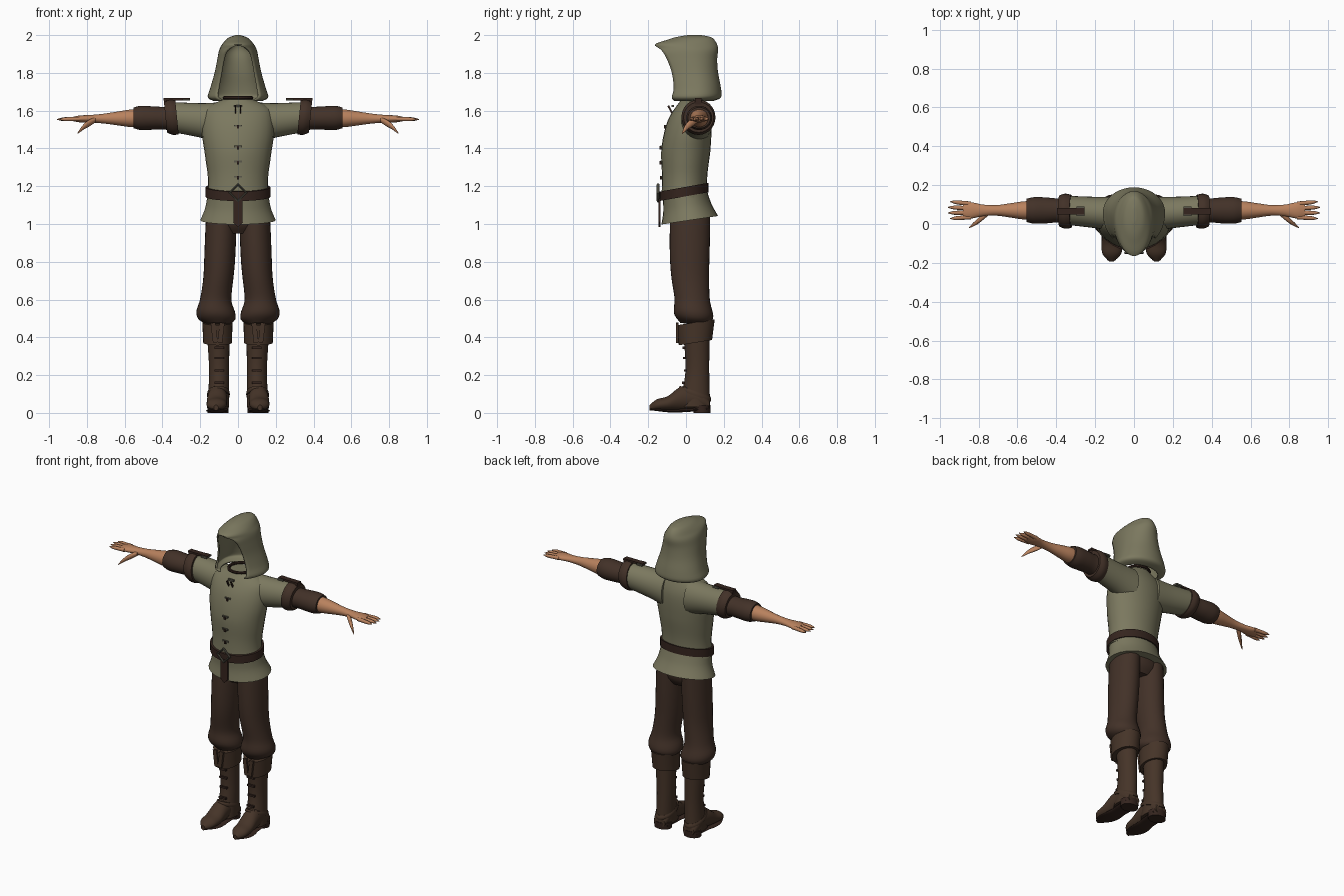
import bpy, bmesh, math
from mathutils import Matrix, Vector

if "Cube" in bpy.data.objects:
    bpy.data.objects.remove(bpy.data.objects["Cube"])


def material(name, red, green, blue):
    mat = bpy.data.materials.new(name)
    mat.use_nodes = True
    colour = (red, green, blue, 1)
    mat.diffuse_color = colour
    mat.node_tree.nodes["Principled BSDF"].inputs["Base Color"].default_value = colour
    return mat


OLIVE = material("olive cloth", .2, .19, .115)
BROWN = material("brown cloth", .055, .031, .021)
LEATHER = material("brown leather", .06, .034, .021)
DARK = material("dark leather", .035, .018, .013)
SKIN = material("skin", .48, .22, .11)
METAL = material("dull metal", .1, .095, .07)


def finish(bm, name, mat, mirror=False):
    """Turn a bmesh into an object with smooth faces and sharp creases."""
    bmesh.ops.remove_doubles(bm, verts=bm.verts, dist=.0001)
    bmesh.ops.recalc_face_normals(bm, faces=bm.faces)
    for face in bm.faces:
        face.smooth = True
    for edge in bm.edges:
        if edge.is_manifold and edge.calc_face_angle(0) > .75:
            edge.smooth = False
    mesh = bpy.data.meshes.new(name)
    bm.to_mesh(mesh)
    bm.free()
    mesh.materials.append(mat)
    ob = bpy.data.objects.new(name, mesh)
    bpy.context.collection.objects.link(ob)
    if mirror:
        ob.modifiers.new("other side", "MIRROR")
    return ob


def sample(values, t):
    """Smooth curve through evenly spaced values, read at t from 0 to 1."""
    last = len(values) - 1
    i = min(int(t * last), max(last - 1, 0))
    f = t * last - i
    a, b, c, d = (values[max(0, min(last, i + k))] for k in (-1, 0, 1, 2))
    return b + (c - a) * (f / 2) + (a * 2 - b * 5 + c * 4 - d) * (f * f / 2) \
        + (b * 3 - a - c * 3 + d) * (f ** 3 / 2)


def bridge(bm, rings, closed):
    for ring, following in zip(rings, rings[1:]):
        count = len(ring)
        for i in range(count if closed else count - 1):
            j = (i + 1) % count
            bm.faces.new((ring[i], ring[j], following[j], following[i]))


def loft(name, mat, axis, path, widths, depths, mirror=False, tilt=0, floor=None, rings=24, sides=28):
    """Sweep an oval along a path; widths and depths are spread evenly over it."""
    bm = bmesh.new()
    path = [Vector(point) for point in path]
    along, across, up = {"x": (0, 1, 2), "y": (1, 0, 2), "z": (2, 0, 1)}[axis]
    loops = []
    for k in range(rings + 1):
        t = k / rings
        centre, width, depth = sample(path, t), sample(widths, t), sample(depths, t)
        if floor is not None:
            centre.z = floor + depth
        loop = []
        for i in range(sides):
            angle = math.tau * i / sides
            co = centre.copy()
            rise = depth * math.sin(angle)
            co[across] += width * math.cos(angle)
            co[up] += rise
            co[along] += tilt * rise
            loop.append(bm.verts.new(co))
        loops.append(loop)
    bridge(bm, loops, True)
    bm.faces.new(loops[0])
    bm.faces.new(loops[-1])
    return finish(bm, name, mat, mirror)


def box(name, mat, location, size, mirror=False, turn=0, axis="X"):
    bm = bmesh.new()
    place = Matrix.Translation(location) @ Matrix.Rotation(turn, 4, axis)
    bmesh.ops.create_cube(bm, size=1, matrix=place @ Matrix.Diagonal((*size, 1)))
    return finish(bm, name, mat, mirror)


def hoop(name, mat, location, radius, thickness, sides, turn=0):
    bpy.ops.mesh.primitive_torus_add(location=location, rotation=(turn, 0, 0), major_segments=sides,
                                     minor_segments=8, major_radius=radius, minor_radius=thickness)
    ob = bpy.context.object
    ob.name = name
    ob.data.materials.append(mat)


# Tunic body, sleeves and flared skirt
loft("tunic_body", OLIVE, "z", [(0, -.01, 1.14), (0, 0, 1.4), (0, .035, 1.66)],
     widths=[.17, .16, .16, .17, .18, .19, .19, .17, .08], depths=[.12, .12, .13, .115, .06])
loft("tunic_sleeve", OLIVE, "x", [(.08, .05, 1.535), (.34, .07, 1.565)],
     widths=[.09, .08, .075], depths=[.11, .09, .08], mirror=True)
loft("tunic_skirt", OLIVE, "z", [(0, -.01, 1.18), (0, .02, 1.02)],
     widths=[.16, .17, .2], depths=[.115, .125, .15], tilt=.15)

# Chest toggles and neck laces
for height, front in ((1.52, -.105), (1.41, -.13), (1.33, -.13), (1.25, -.126)):
    box("chest_toggle", METAL, (0, front, height), (.04, .012, .01))
    box("toggle_knot", DARK, (0, front - .004, height - .006), (.012, .014, .018))
box("neck_lace", DARK, (.014, -.08, 1.6), (.006, .01, .06), mirror=True, turn=.5)
box("neck_clasp", METAL, (0, -.07, 1.625), (.04, .012, .012))

# Belt, diamond buckle and hanging tail
loft("belt", DARK, "z", [(0, -.01, 1.145), (0, -.01, 1.195)], widths=[.172], depths=[.13],
     tilt=.18, rings=2)
hoop("belt_buckle", METAL, (0, -.148, 1.165), radius=.044, thickness=.007, sides=4, turn=math.pi / 2)
box("belt_tail", DARK, (0, -.14, 1.07), (.05, .01, .13))
box("belt_tail_tip", DARK, (0, -.14, 1.01), (.037, .009, .037), turn=math.pi / 4, axis="Y")

# Hollow hood: level slices, open in front until they meet in a peak
heights = [1.65, 1.67, 1.72, 1.8, 1.87, 1.92, 1.95, 1.975, 1.99, 2]
fronts = [-.06, -.075, -.065, -.075, -.1, -.13, -.165, -.1, -.05, .01]
backs = [.14, .185, .185, .17, .165, .17, .165, .15, .13, .08]
halves = [.125, .16, .147, .124, .11, .1, .085, .064, .043, .01]
openings = [.085, .11, .107, .093, .08, .06, 0, 0, 0, 0]
bm = bmesh.new()
slices = []
for k in range(37):
    z, front, back, half, gap = (sample(v, k / 36) for v in (heights, fronts, backs, halves, openings))
    start = math.asin(max(0, min(.95, gap / half)))
    middle = (front + back) / 2
    loop = []
    for i in range(41):
        angle = start + (math.tau - 2 * start) * i / 40
        ahead = math.cos(angle)
        reach = (middle - front) / math.cos(start) if ahead > 0 else back - middle
        loop.append(bm.verts.new((half * math.sin(angle), middle - reach * ahead, z)))
    slices.append(loop)
bridge(bm, slices, closed=False)
bm.faces.new(slices[-1])
shell = finish(bm, "hood", OLIVE).modifiers.new("cloth thickness", "SOLIDIFY")
shell.thickness = .01
hoop("neck_cord", DARK, (0, .03, 1.668), radius=.072, thickness=.009, sides=28)

# Arm bands, lower sleeves and shoulder straps
loft("arm_band", BROWN, "x", [(.323, .065, 1.565), (.384, .067, 1.565)],
     widths=[.085, .09, .08], depths=[.09, .093, .08], mirror=True, tilt=.1)
loft("lower_sleeve", BROWN, "x", [(.36, .07, 1.56), (.553, .07, 1.562)],
     widths=[.065, .062, .067, .068, .06], depths=[.064, .06, .062, .064, .055], mirror=True)
box("shoulder_strap", DARK, (.325, .065, 1.66), (.14, .034, .012), mirror=True)
box("strap_buckle", METAL, (.275, .065, 1.658), (.04, .05, .01), mirror=True)
box("strap_pin", DARK, (.385, .065, 1.648), (.014, .034, .03), mirror=True)

# Bare forearms running into the hands, with spread fingers
loft("forearm_and_hand", SKIN, "x", [(.54, .07, 1.56), (.88, .07, 1.556)],
     widths=[.048, .045, .036, .027, .03, .042, .035],
     depths=[.048, .045, .036, .026, .02, .018, .01], mirror=True)
for i, finger in enumerate(("index", "middle", "ring", "little")):
    base, tip = .035 + .023 * i, .028 + .029 * i
    end = .964 - .012 * abs(i - 1.5)
    loft(finger + "_finger", SKIN, "x", [(.84, base, 1.556), (end, tip, 1.554)],
         widths=[.012, .011, .01, .002], depths=[.012, .011, .01, .002], mirror=True, sides=12)
loft("thumb", SKIN, "x", [(.755, .055, 1.552), (.81, .01, 1.52), (.85, -.02, 1.48)],
     widths=[.016, .016, .01, .002], depths=[.014, .018, .012, .003], mirror=True, sides=12)

# Trousers, puffed out below the knee
loft("trouser_hips", BROWN, "z", [(0, .015, 1.12), (0, .022, .95)],
     widths=[.15, .163, .16, .11], depths=[.1, .108, .1, .07])
loft("trouser_leg", BROWN, "z", [(.088, .022, 1.05), (.1, .02, .76), (.12, .036, .57), (.106, .045, .47)],
     widths=[.08, .082, .082, .08, .08, .085, .102, .098, .065],
     depths=[.106, .106, .1, .094, .104, .075], mirror=True, tilt=-.08)

# Boots: turned-down cuff with flaps, shaft with straps
loft("boot_cuff", LEATHER, "z", [(.108, .05, .372), (.109, .052, .48)],
     widths=[.076, .08], depths=[.088, .1], mirror=True, tilt=.16, rings=6)
loft("boot_shaft", LEATHER, "z", [(.105, .055, .42), (.1, .06, .22), (.105, .045, .03)],
     widths=[.06, .053, .058], depths=[.07, .063, .083], mirror=True)
for height, front in ((.345, -.012), (.29, -.008), (.225, -.004), (.16, -.014)):
    box("boot_strap", DARK, (.1, front, height), (.05, .014, .012), mirror=True)
for side in (-1, 1):
    box("cuff_flap", LEATHER, (.108 + .018 * side, -.046, .425), (.026, .014, .105),
        mirror=True, turn=.12 * side, axis="Y")

# Boots: ankle seam, foot, sole and heel
loft("ankle_seam", LEATHER, "z", [(.104, .047, .09), (.103, .048, .115)],
     widths=[.06, .06, .056], depths=[.085, .086, .08], mirror=True, tilt=-.35)
loft("boot_foot", LEATHER, "y", [(.116, -.193, 0), (.11, -.04, 0), (.104, .125, 0)],
     widths=[.012, .048, .054, .053, .052, .053, .04],
     depths=[.015, .03, .038, .06, .068, .06, .03], mirror=True, floor=.012)
loft("boot_sole", DARK, "y", [(.116, -.188, .02), (.112, -.08, .01), (.107, 0, .014), (.105, .11, .022)],
     widths=[.02, .052, .055, .05, .052, .05], depths=[.006, .009, .01], mirror=True)
loft("boot_heel", DARK, "z", [(.106, .084, 0), (.106, .084, .042)],
     widths=[.055, .058], depths=[.045, .047], mirror=True, rings=2)
